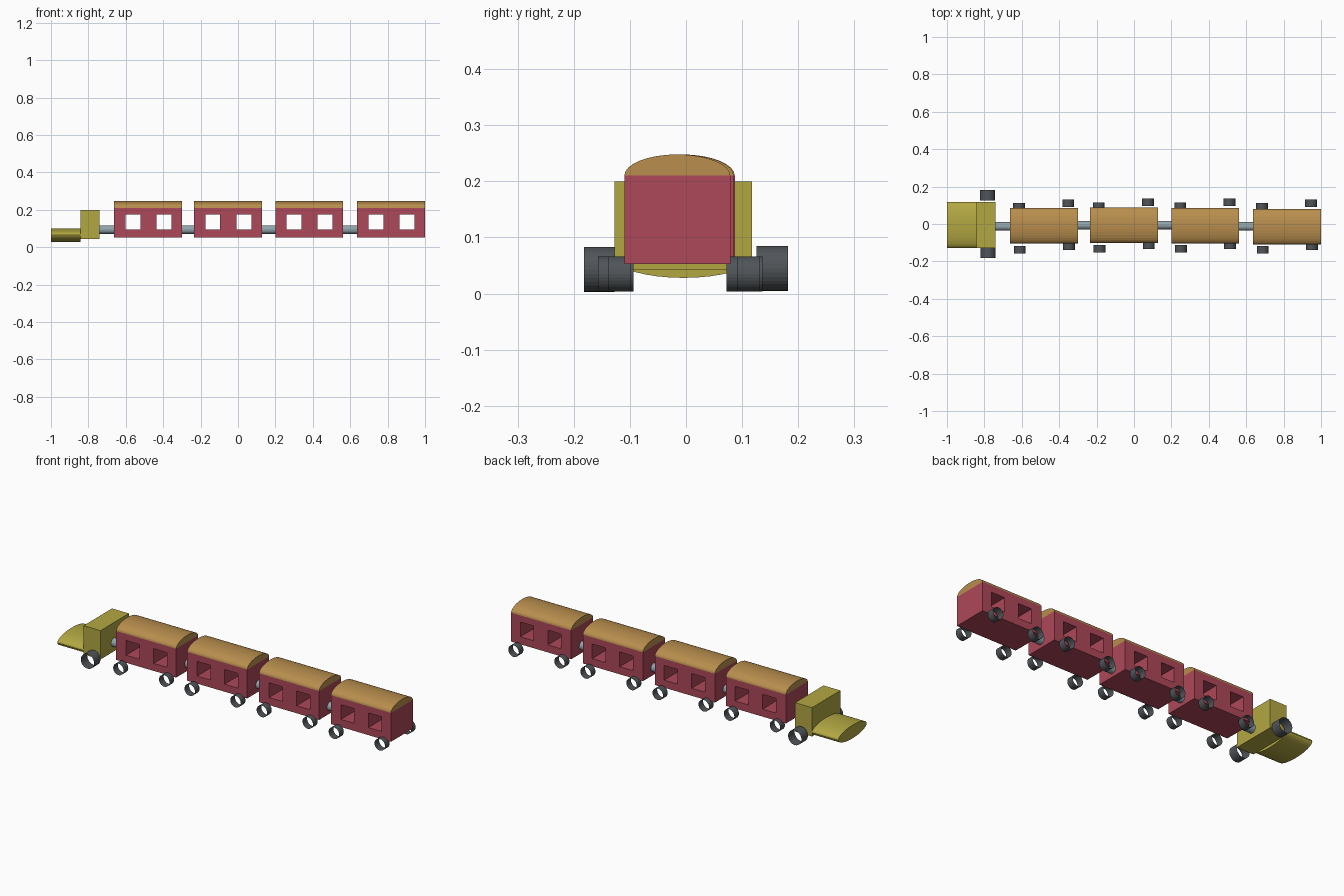
import bpy, bmesh
from math import sin, cos, pi

if "Cube" in bpy.data.objects:
    bpy.data.objects.remove(bpy.data.objects["Cube"])


def material(name, rgb):
    m = bpy.data.materials.new(name)
    m.diffuse_color = (*rgb, 1)
    m.use_nodes = True
    m.node_tree.nodes["Principled BSDF"].inputs["Base Color"].default_value = m.diffuse_color
    return m


RED = material("red", (0.42, 0.065, 0.10))
YELLOW = material("yellow", (0.45, 0.39, 0.055))
TAN = material("tan", (0.48, 0.27, 0.075))
DARK = material("dark_grey", (0.08, 0.09, 0.10))
STEEL = material("steel", (0.28, 0.37, 0.41))


def extrude(name, profile, axis, a, b, mat=None, caps=True):
    """Sweep a closed 2D profile from a to b along x (profile y,z) or y (profile x,z)."""
    bm = bmesh.new()
    place = (lambda p, t: (t, p[0], p[1])) if axis == "x" else (lambda p, t: (p[0], t, p[1]))
    r1, r2 = [[bm.verts.new(place(p, t)) for p in profile] for t in (a, b)]
    n = len(profile)
    for i in range(n):
        j = (i + 1) % n
        bm.faces.new((r1[i], r1[j], r2[j], r2[i]))
    if caps:
        bm.faces.new(r1)
        bm.faces.new(r2)
    bmesh.ops.recalc_face_normals(bm, faces=bm.faces)
    me = bpy.data.meshes.new(name)
    bm.to_mesh(me)
    bm.free()
    ob = bpy.data.objects.new(name, me)
    bpy.context.collection.objects.link(ob)
    if mat:
        me.materials.append(mat)
    return ob


def ellipse(cu, cv, ru, rv, n=32):
    return [(cu + ru * cos(2 * pi * i / n), cv + rv * sin(2 * pi * i / n)) for i in range(n)]


def rect(u0, u1, v0, v1):
    return [(u0, v0), (u1, v0), (u1, v1), (u0, v1)]


def wheel(name, x, r, z, y0, y1):
    # open tube, no end caps
    extrude(name, ellipse(x, z, r, r), "y", y0, y1, DARK, caps=False)


# Engine: cab, flattened nose and two large wheels
extrude("engine_cab", rect(-0.127, 0.118, 0.043, 0.20), "x", -0.842, -0.74, YELLOW)
extrude("engine_nose", ellipse(-0.0045, 0.064, 0.1225, 0.036), "x", -1.0, -0.842, YELLOW)
wheel("engine_wheel_front", -0.78, 0.04, 0.043, -0.182, -0.127)
wheel("engine_wheel_back", -0.783, 0.04, 0.045, 0.126, 0.182)

# Carriages: (start x, centre y, wheel y shift)
CARS = [(-0.662, -0.009, 0.0), (-0.235, -0.0075, 0.004), (0.20, -0.0095, 0.004), (0.637, -0.0155, 0.0)]
LENGTH, HALF_W = 0.362, 0.0945
for k, (x0, cy, dy) in enumerate(CARS, 1):
    x1 = x0 + LENGTH
    body = extrude(f"carriage_body_{k}", rect(cy - HALF_W, cy + HALF_W, 0.053, 0.21), "x", x0, x1, RED)

    # Window openings cut right through
    for w, off in enumerate((0.06, 0.226), 1):
        cut = extrude(f"window_cutter_{k}_{w}", rect(x0 + off, x0 + off + 0.08, 0.094, 0.174), "y", -0.3, 0.3)
        cut.hide_render = True
        cut.hide_viewport = True
        cut.display_type = "WIRE"
        mod = body.modifiers.new(f"window_{w}", "BOOLEAN")
        mod.operation, mod.solver, mod.object = "DIFFERENCE", "EXACT", cut

    # Arched roof: half an ellipse
    arch = ellipse(cy, 0.21, HALF_W, 0.038)[:17]
    extrude(f"carriage_roof_{k}", arch, "x", x0, x1, TAN)

    # Four small wheels
    for end, off, outer_f, outer_b in (("left", 0.049, -0.157, 0.112), ("right", 0.312, -0.138, 0.132)):
        wheel(f"wheel_{k}_front_{end}", x0 + off + 0.002, 0.0315, 0.035, outer_f + dy, outer_f + dy + 0.04)
        wheel(f"wheel_{k}_back_{end}", x0 + off - 0.002, 0.0315, 0.035, outer_b + dy - 0.04, outer_b + dy)

# Couplings between the vehicles
ends = [-0.74] + [c[0] + LENGTH for c in CARS[:-1]]
for k, (a, car, cy) in enumerate(zip(ends, CARS, (-0.013, -0.007, -0.006, -0.013)), 1):
    extrude(f"coupling_{k}", ellipse(cy, 0.094, 0.023, 0.023), "x", a - 0.01, car[0] + 0.01, STEEL)
